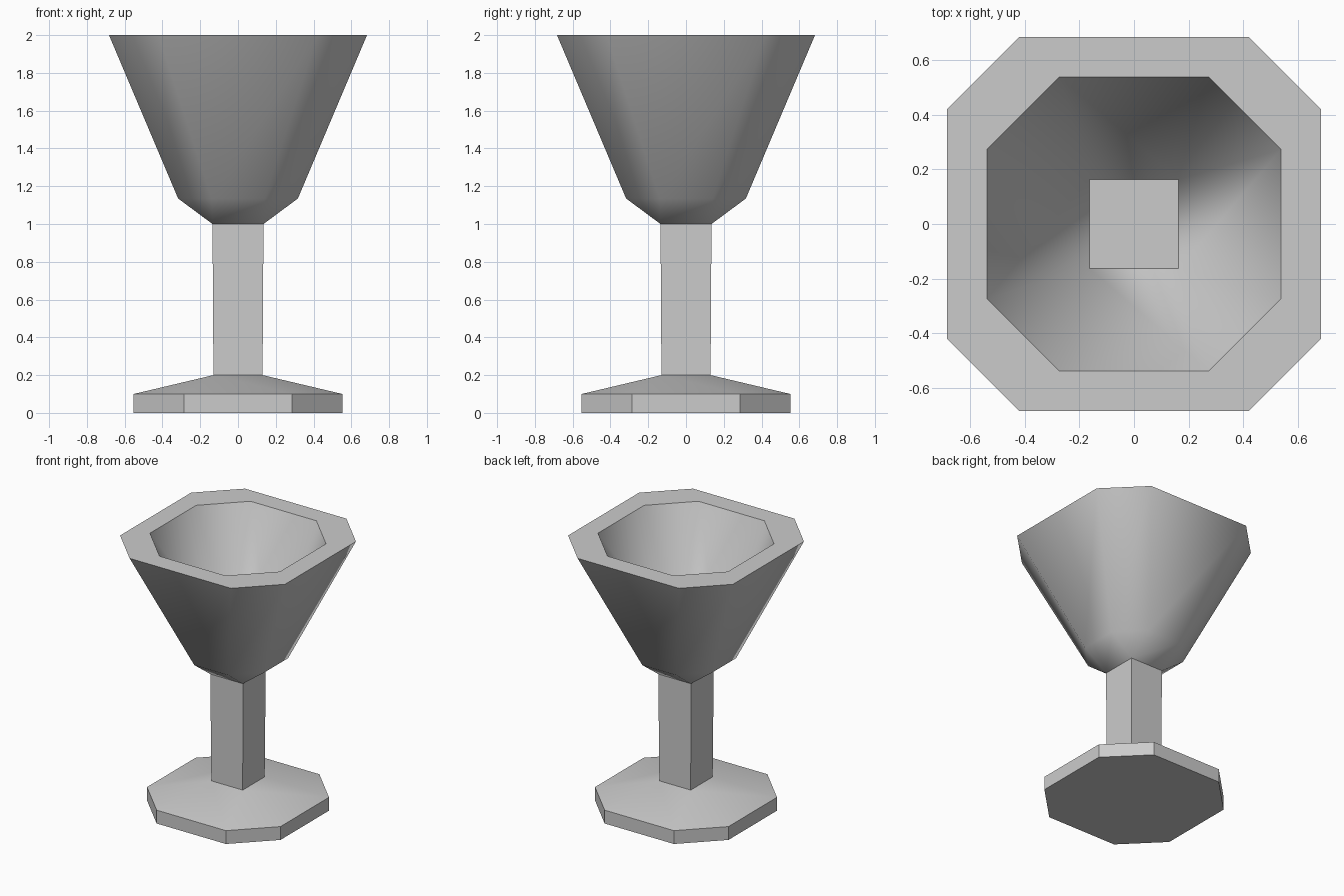
import bpy
import bmesh
import math

cube = bpy.data.objects.get("Cube")
if cube:
    bpy.data.objects.remove(cube, do_unlink=True)

# One plain grey for the whole goblet
grey = bpy.data.materials.new("plain grey")
grey.use_nodes = True
colour = (0.6, 0.6, 0.6, 1.0)
grey.diffuse_color = colour
grey.node_tree.nodes["Principled BSDF"].inputs["Base Color"].default_value = colour

QUADRANTS = [(1, 1), (-1, 1), (-1, -1), (1, -1)]


def square(bm, half, z):
    return [bm.verts.new((sx * half, sy * half, z)) for sx, sy in QUADRANTS]


def octagon(bm, half, flat, z):
    """Square with cut corners; two vertices for each corner, counterclockwise."""
    ring = []
    for sx, sy in QUADRANTS:
        pair = [(sx * half, sy * flat, z), (sx * flat, sy * half, z)]
        if sx * sy < 0:
            pair.reverse()
        ring += [bm.verts.new(p) for p in pair]
    return ring


def bridge(bm, low, high):
    """Join two rings of four or eight vertices with faces."""
    if len(low) == len(high):
        n = len(low)
        for i in range(n):
            j = (i + 1) % n
            bm.faces.new((low[i], low[j], high[j], high[i]))
        return
    sq, octa = (low, high) if len(low) == 4 else (high, low)
    for i in range(4):
        a, b, c = octa[2 * i], octa[2 * i + 1], octa[(2 * i + 2) % 8]
        bm.faces.new((sq[i], a, b))
        bm.faces.new((sq[i], b, c, sq[(i + 1) % 4]))


bm = bmesh.new()

# Foot, stem, outer bowl, rim and inner bowl as one continuous skin
rings = [
    octagon(bm, 0.553, 0.287, 0.0),
    octagon(bm, 0.553, 0.287, 0.1),
    square(bm, 0.13, 0.2),
    square(bm, 0.135, 1.0),
    octagon(bm, 0.317, 0.14, 1.135),
    octagon(bm, 0.683, 0.42, 2.0),
    octagon(bm, 0.538, 0.273, 2.0),
    square(bm, 0.163, 1.13),
]
for lower, upper in zip(rings, rings[1:]):
    bridge(bm, lower, upper)

# Underside and floor of the bowl
bm.faces.new(rings[0])
bm.faces.new(rings[-1])
bmesh.ops.recalc_face_normals(bm, faces=bm.faces)

mesh = bpy.data.meshes.new("goblet")
bm.to_mesh(mesh)
bm.free()
mesh.materials.append(grey)
goblet = bpy.data.objects.new("goblet", mesh)
bpy.context.collection.objects.link(goblet)

# Smooth bowl and foot slope, crisp stem, rim and foot edge
bpy.ops.object.select_all(action="DESELECT")
goblet.select_set(True)
bpy.context.view_layer.objects.active = goblet
bpy.ops.object.shade_smooth_by_angle(angle=math.radians(44))
